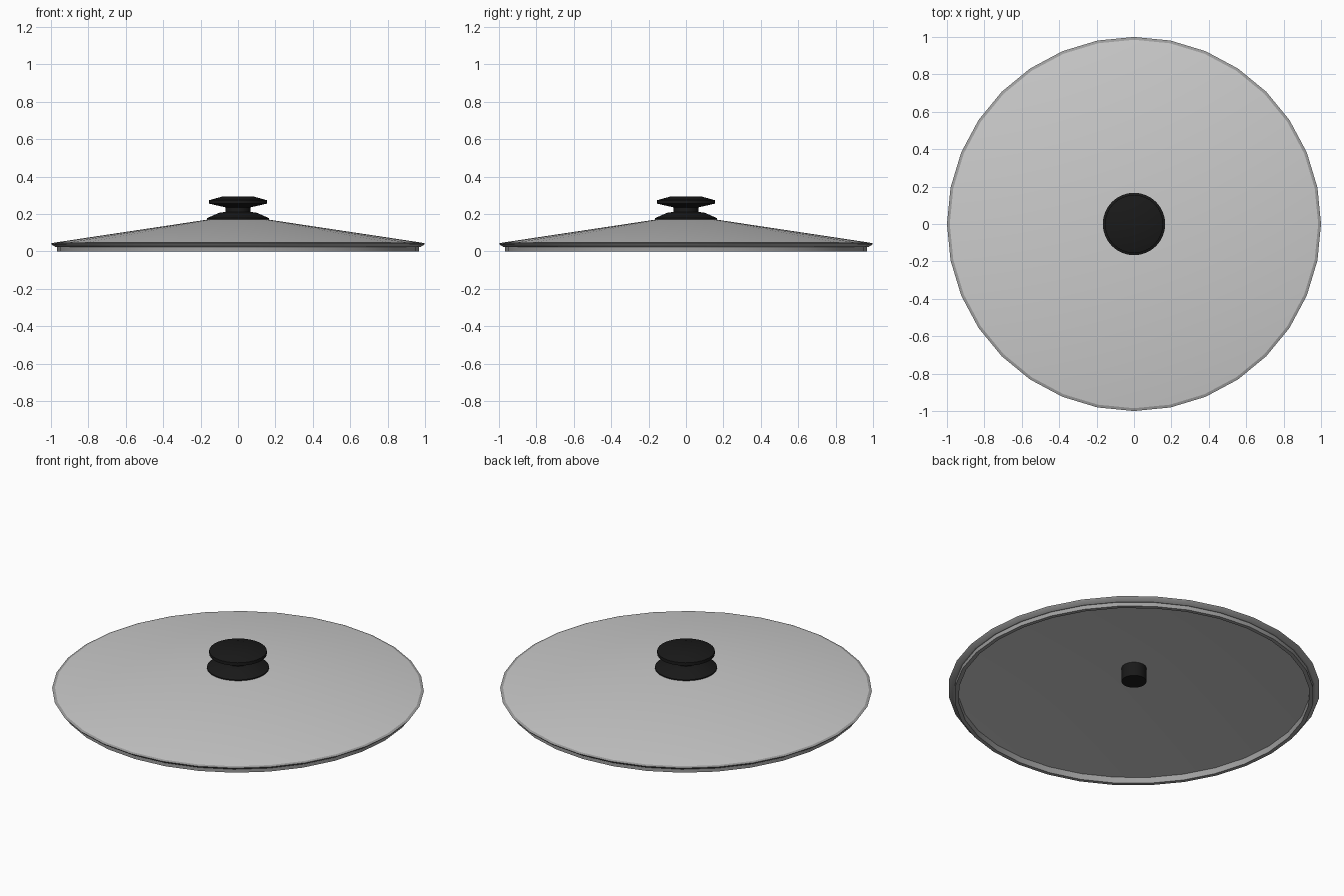
import bpy, bmesh, math

if "Cube" in bpy.data.objects:
    bpy.data.objects.remove(bpy.data.objects["Cube"])

SIDES = 32


def material(name, value):
    m = bpy.data.materials.new(name)
    m.diffuse_color = (value, value, value, 1)
    m.use_nodes = True
    m.node_tree.nodes["Principled BSDF"].inputs["Base Color"].default_value = m.diffuse_color
    return m


def lathe(name, profile, mat=None, closed=False, angle=25):
    """Spin an (r, z) profile round the z axis; r = 0 points become poles."""
    bm = bmesh.new()
    rings = []
    for r, z in profile:
        if r == 0:
            rings.append([bm.verts.new((0, 0, z))] * SIDES)
        else:
            rings.append([bm.verts.new((r * math.cos(math.tau * i / SIDES),
                                        r * math.sin(math.tau * i / SIDES), z))
                          for i in range(SIDES)])
    pairs = list(zip(rings, rings[1:]))
    if closed:
        pairs.append((rings[-1], rings[0]))
    for a, b in pairs:
        for i in range(SIDES):
            j = (i + 1) % SIDES
            loop = list(dict.fromkeys([a[i], a[j], b[j], b[i]]))
            if len(loop) > 2:
                bm.faces.new(loop)
    bmesh.ops.recalc_face_normals(bm, faces=bm.faces)
    mesh = bpy.data.meshes.new(name)
    bm.to_mesh(mesh)
    bm.free()
    ob = bpy.data.objects.new(name, mesh)
    bpy.context.collection.objects.link(ob)
    if mat:
        mesh.materials.append(mat)
    bpy.ops.object.select_all(action='DESELECT')
    ob.select_set(True)
    bpy.context.view_layer.objects.active = ob
    bpy.ops.object.shade_smooth_by_angle(angle=math.radians(angle))
    return ob


black = material("black_plastic", 0.01)
steel = material("dark_steel", 0.35)

# Shallow conical lid panel, a thin shell
lathe("lid_panel", [(0, 0.195), (0.985, 0.047), (0.95, 0.036), (0.94, 0.036), (0, 0.18)])

# Overhanging rim with the lip that drops into the pan
lathe("rim", [(0.98, 0.0475), (1.0, 0.043), (0.995, 0.036), (0.975, 0.024), (0.967, 0.024),
              (0.967, 0.0), (0.945, 0.0), (0.945, 0.036)], steel, closed=True)

# Knob: flared foot, neck and bevelled grip
lathe("knob", [(0, 0.172), (0.167, 0.172), (0.167, 0.178), (0.1, 0.207), (0.067, 0.212),
               (0.067, 0.236), (0.155, 0.256), (0.155, 0.274), (0.083, 0.294), (0, 0.294)], black)

# Fixing stud under the lid
lathe("stud", [(0, 0.088), (0.067, 0.088), (0.067, 0.2), (0, 0.2)], black)
